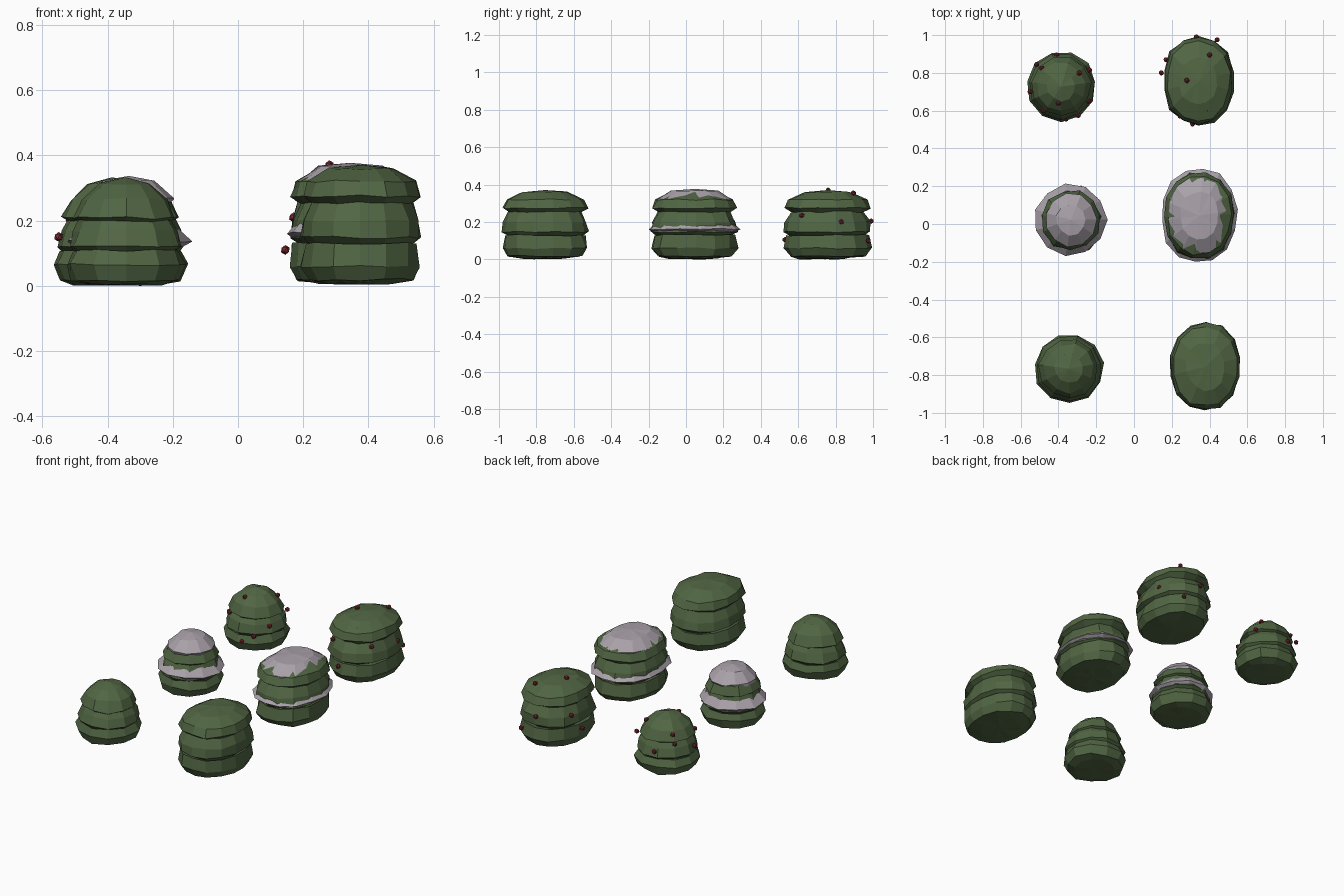
import bpy, bmesh, math, random
from mathutils import Vector

if "Cube" in bpy.data.objects:
    bpy.data.objects.remove(bpy.data.objects["Cube"])


def material(name, rgb):
    m = bpy.data.materials.new(name)
    m.diffuse_color = (*rgb, 1)
    m.use_nodes = True
    m.node_tree.nodes["Principled BSDF"].inputs["Base Color"].default_value = m.diffuse_color
    return m


GREEN = material("leaf_green", (0.082, 0.132, 0.056))
SNOW = material("snow_grey", (0.40, 0.36, 0.40))
RED = material("berry_red", (0.20, 0.022, 0.03))


def lathe(name, profile, center, stretch, sides, mat, power, seed, closed=False, jitter=0.006):
    """Sweep a (radius, z) profile round a squarish oval with hand-cut irregularity."""
    rng = random.Random(seed)
    bm = bmesh.new()
    offset = rng.uniform(0, 0.5)
    rows = []
    for r, z in profile:
        if r == 0:
            rows.append([bm.verts.new((center[0], center[1], z))])
            continue
        row = []
        for i in range(sides):
            a = 2 * math.pi * (i + offset) / sides
            c, s = math.cos(a), math.sin(a)
            k = (abs(c) ** power + abs(s) ** power) ** (-1 / power)
            rr = r * k + rng.uniform(-jitter, jitter)
            zz = max(0, z + rng.uniform(-jitter, jitter) * 0.7)
            row.append(bm.verts.new((center[0] + rr * c, center[1] + rr * s * stretch, zz)))
        rows.append(row)
    pairs = list(zip(rows, rows[1:]))
    if closed:
        pairs.append((rows[-1], rows[0]))
    for lo, hi in pairs:
        for i in range(sides):
            j = (i + 1) % sides
            if len(lo) == 1:
                bm.faces.new((lo[0], hi[j], hi[i]))
            elif len(hi) == 1:
                bm.faces.new((lo[i], lo[j], hi[0]))
            else:
                bm.faces.new((lo[i], lo[j], hi[j], hi[i]))
    bmesh.ops.recalc_face_normals(bm, faces=bm.faces)
    me = bpy.data.meshes.new(name)
    bm.to_mesh(me)
    bm.free()
    me.materials.append(mat)
    ob = bpy.data.objects.new(name, me)
    bpy.context.collection.objects.link(ob)
    return ob


# Three overlapping leaf tiers for each size
small = [(0, .002), (.12, .004), (.165, .016), (.185, .065), (.165, .108),
         (.145, .098), (.174, .120), (.158, .17), (.138, .208),
         (.13, .193), (.158, .208), (.13, .265), (.075, .313), (0, .333)]
large = [(0, .004), (.10, .008), (.16, .018), (.185, .06), (.175, .13),
         (.155, .125), (.187, .148), (.18, .20), (.155, .258),
         (.145, .245), (.183, .275), (.166, .32), (.10, .36), (0, .371)]

# Snow band on the middle tier and snow cap on the top
small_band = [(.158, .115), (.190, .138), (.150, .180), (.13, .165)]
small_cap = [(.10, .25), (.132, .252), (.136, .268), (.078, .322), (0, .337)]
large_band = [(.165, .138), (.200, .163), (.160, .205), (.14, .19)]
large_cap = [(.12, .29), (.158, .297), (.160, .322), (.10, .366), (0, .377)]

sets = [("plain", (-.345, -.765), (.378, -.755)),
        ("snowy", (-.335, .022), (.345, .045)),
        ("berry", (-.385, .728), (.342, .757))]
for n, (kind, ps, pl) in enumerate(sets):
    lathe(kind + "_round_bush", small, ps, 1.0, 11, GREEN, 2.0, 10 + n)
    lathe(kind + "_long_bush", large, pl, 1.25, 14, GREEN, 2.25, 20 + n)
    if kind == "snowy":
        lathe("round_snow_band", small_band, ps, 1.0, 11, SNOW, 2.0, 31, True)
        lathe("round_snow_cap", small_cap, ps, 1.04, 11, SNOW, 2.0, 32, jitter=.004)
        lathe("long_snow_band", large_band, pl, 1.25, 14, SNOW, 2.25, 33, True)
        lathe("long_snow_cap", large_cap, pl, 1.25, 14, SNOW, 2.25, 34, jitter=.004)

# Berries scattered over the leaves
berries = {
    "round_berries": [(-.515, .845, .205), (-.488, .825, .25), (-.55, .70, .15),
                      (-.48, .60, .20), (-.40, .64, .30), (-.295, .575, .11),
                      (-.24, .65, .16), (-.29, .80, .28), (-.235, .815, .20),
                      (-.36, .555, .07), (-.41, .895, .15)],
    "long_berries": [(.28, .76, .37), (.40, .895, .355), (.39, .60, .325),
                     (.505, .83, .20), (.145, .80, .11), (.17, .87, .21),
                     (.44, .975, .10), (.33, .99, .205), (.245, .57, .24),
                     (.475, .62, .235), (.31, .53, .105)],
}
for name, points in berries.items():
    bm = bmesh.new()
    for p in points:
        new = bmesh.ops.create_icosphere(bm, subdivisions=1, radius=.015)["verts"]
        bmesh.ops.translate(bm, verts=new, vec=Vector(p))
    me = bpy.data.meshes.new(name)
    bm.to_mesh(me)
    bm.free()
    me.materials.append(RED)
    bpy.context.collection.objects.link(bpy.data.objects.new(name, me))
